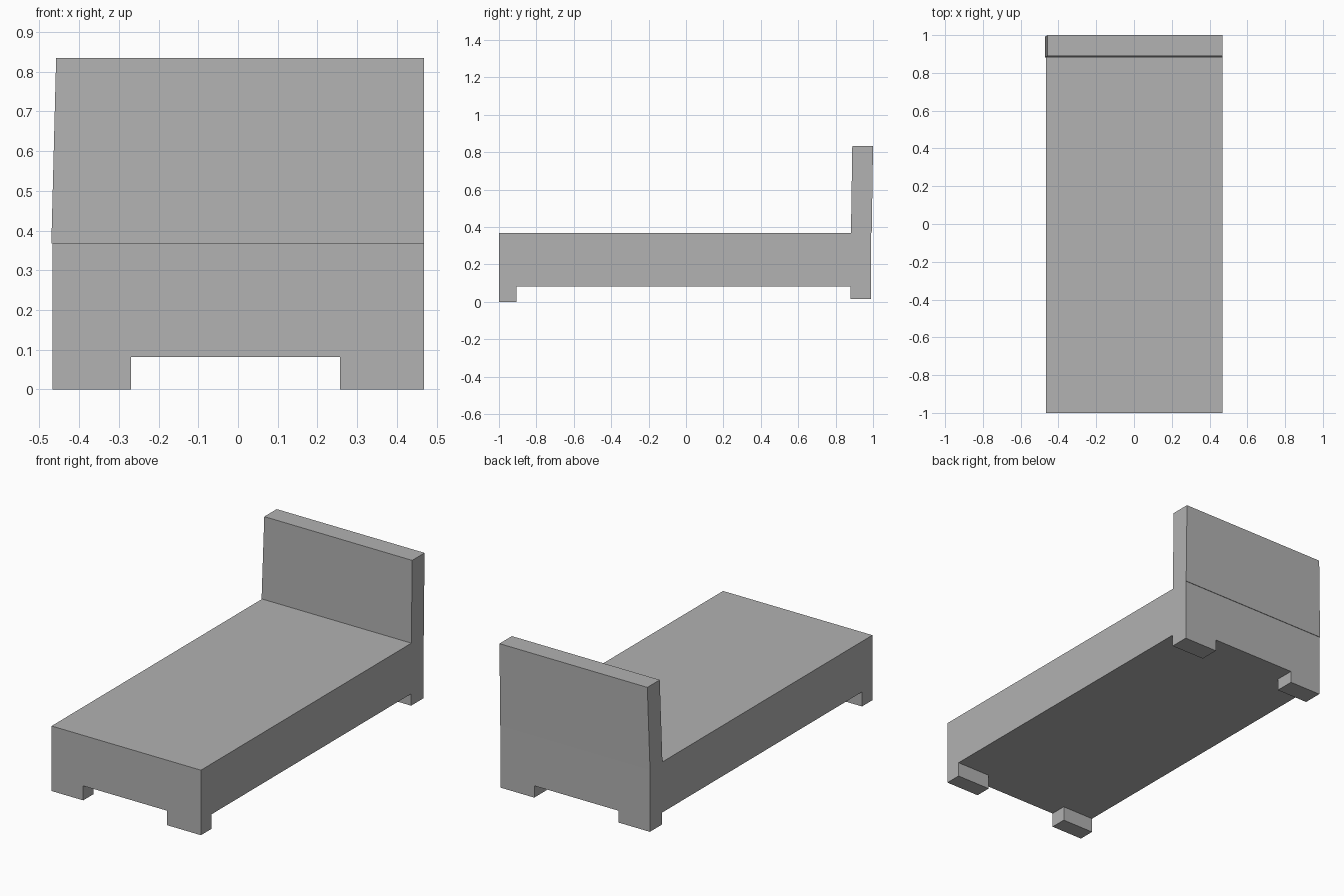
import bpy
import bmesh

cube = bpy.data.objects.get("Cube")
if cube:
    bpy.data.objects.remove(cube, do_unlink=True)

# Single plain grey
grey = bpy.data.materials.new("plain grey")
grey.use_nodes = True
grey.diffuse_color = (0.445, 0.445, 0.445, 1)
grey.node_tree.nodes["Principled BSDF"].inputs["Base Color"].default_value = grey.diffuse_color


def add_object(name, bm):
    bmesh.ops.recalc_face_normals(bm, faces=bm.faces)
    mesh = bpy.data.meshes.new(name)
    bm.to_mesh(mesh)
    bm.free()
    mesh.materials.append(grey)
    obj = bpy.data.objects.new(name, mesh)
    bpy.context.collection.objects.link(obj)
    return obj


def box_mesh(low, high):
    bm = bmesh.new()
    bmesh.ops.create_cube(bm, size=1)
    for v in bm.verts:
        v.co = [lo if c < 0 else hi for c, lo, hi in zip(v.co, low, high)]
    return bm


RIGHT, LEFT = -0.467, 0.468
FRONT, BACK = -1.0, 0.99
UNDER, DECK, TOP = 0.082, 0.368, 0.834

# Bed base: one solid block; legs are extruded from its underside
bm = box_mesh((RIGHT, FRONT, UNDER), (LEFT, BACK, DECK))
for x in (-0.269, 0.257):
    geom = bm.verts[:] + bm.edges[:] + bm.faces[:]
    bmesh.ops.bisect_plane(bm, geom=geom, plane_co=(x, 0, 0), plane_no=(1, 0, 0))
for y in (-0.907, 0.88):
    geom = bm.verts[:] + bm.edges[:] + bm.faces[:]
    bmesh.ops.bisect_plane(bm, geom=geom, plane_co=(0, y, 0), plane_no=(0, 1, 0))

corners = []
for f in bm.faces:
    c = f.calc_center_median()
    if f.normal.z < -0.9 and abs(c.x) > 0.3 and abs(c.y) > 0.9:
        corners.append(f)
for f in corners:
    floor = 0 if f.calc_center_median().y < 0 else 0.015
    leg = bmesh.ops.extrude_discrete_faces(bm, faces=[f])["faces"][0]
    for v in leg.verts:
        v.co.z = floor
bmesh.ops.dissolve_limit(bm, angle_limit=0.01, verts=bm.verts, edges=bm.edges)
add_object("bed_base_with_legs", bm)

# Headboard: slab leaning back a little, one side tapering in
bm = box_mesh((-0.47, 0.882, DECK), (LEFT, 0.993, TOP))
for v in bm.verts:
    if v.co.z > DECK + 0.1:
        v.co.y += 0.007
        if v.co.x < 0:
            v.co.x += 0.012
add_object("headboard", bm)
